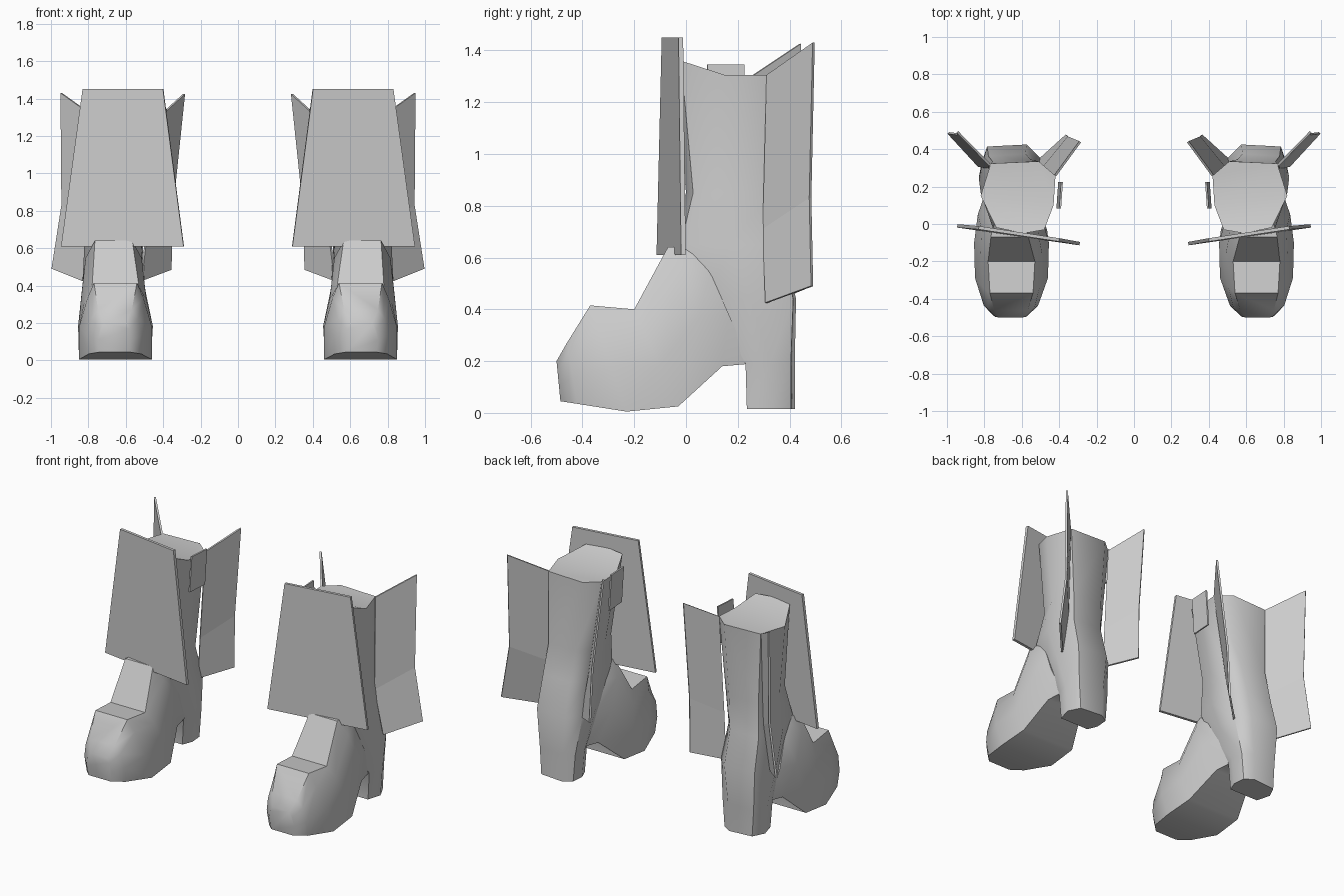
import bpy, bmesh, math
from mathutils import Vector

if "Cube" in bpy.data.objects:
    bpy.data.objects.remove(bpy.data.objects["Cube"], do_unlink=True)

grey = bpy.data.materials.new("plain_grey")
grey.use_nodes = True
grey.diffuse_color = (0.6, 0.6, 0.6, 1)
grey.node_tree.nodes["Principled BSDF"].inputs["Base Color"].default_value = (0.6, 0.6, 0.6, 1)


def make(name, verts, faces, thickness=0, smooth=0):
    """Build one part for the left boot and mirror it to the right boot."""
    mesh = bpy.data.meshes.new(name)
    bm = bmesh.new()
    vs = [bm.verts.new(v) for v in verts]
    for f in faces:
        bm.faces.new([vs[i] for i in f])
    bmesh.ops.recalc_face_normals(bm, faces=bm.faces)
    bm.to_mesh(mesh)
    bm.free()
    mesh.materials.append(grey)
    ob = bpy.data.objects.new(name, mesh)
    bpy.context.collection.objects.link(ob)
    if smooth:
        bpy.ops.object.select_all(action='DESELECT')
        ob.select_set(True)
        bpy.context.view_layer.objects.active = ob
        bpy.ops.object.shade_smooth_by_angle(angle=math.radians(smooth))
    if thickness:
        sol = ob.modifiers.new("thickness", 'SOLIDIFY')
        sol.thickness = thickness
        sol.offset = 0
    ob.modifiers.new("other_boot", 'MIRROR').use_mirror_merge = False
    return ob


def loft(rings, caps):
    """Join closed rings of 8 points; caps lists index groups for the last ring."""
    n = 8
    verts = [p for r in rings for p in r]
    faces = [(k * n + i, k * n + (i + 1) % n, (k + 1) * n + (i + 1) % n, (k + 1) * n + i)
             for k in range(len(rings) - 1) for i in range(n)]
    faces.append(tuple(range(n)))
    last = (len(rings) - 1) * n
    faces += [tuple(last + i for i in c) for c in caps]
    return verts, faces


# Shaft running down into the heel: z, centre x, half width, front y, back y
outline = [(1, .52), (.73, .97), (-.55, 1), (-1, .8), (-.95, .39), (-.7, .05), (-.15, 0), (.58, .08)]
heel_outline = [(1, .5), (.7, .92), (-.5, 1), (-.95, .8), (-1, .35), (-.8, 0), (0, 0), (.8, 0)]
levels = [(.015, .67, .13, .235, .42), (.19, .67, .145, .23, .42), (.44, .665, .165, .06, .425),
          (.65, .665, .155, -.055, .375), (.85, .64, .16, .0, .345), (1.305, .62, .2, -.05, .335)]
rings = []
for k, (z, cx, hw, yf, yb) in enumerate(levels):
    shape = heel_outline if k < 2 else outline
    rings.append([(cx + hw * u, yf + (yb - yf) * v, z + (.055 if k == 5 and i > 4 else 0))
                  for i, (u, v) in enumerate(shape)])
make("shaft_and_heel", *loft(rings, [(0, 1, 2, 3, 4), (4, 5, 6, 7, 0)]), smooth=50)

# Foot: sole (y, z), upper (y, z), half widths at sole, middle, shoulder, top
stations = [((-.485, .045), (-.50, .20), (.08, .09, .08, .06), .66),
            ((-.42, .035), (-.46, .27), (.14, .145, .125, .09), .658),
            ((-.23, .005), (-.37, .415), (.195, .195, .15, .115), .655),
            ((-.03, .025), (-.20, .40), (.19, .20, .165, .125), .655),
            ((.14, .18), (-.07, .64), (.13, .17, .15, .10), .665),
            ((.25, .19), (.05, .64), (.11, .13, .11, .08), .665)]
rings = []
for (y0, z0), (y1, z1), (a, b, c, d), cx in stations:
    ring = []
    for side, t in ((a, 0), (b, .42), (c, .8), (d, 1), (-d, 1), (-c, .8), (-b, .42), (-a, 0)):
        ring.append((cx + side, y0 + (y1 - y0) * t, z0 + (z1 - z0) * t))
    rings.append(ring)
make("foot", *loft(rings, [tuple(range(8))]), smooth=50)

# Front shin panel, a leaning trapezoid plate
make("shin_panel",
     [(.29, -.105, .61), (.945, -.01, .61), (.83, -.02, 1.45), (.40, -.085, 1.45)],
     [(0, 1, 2, 3)], thickness=.018)

# Rear fins, each a folded strip: inner and outer edge from top to bottom
fold = [(0, 1, 3, 2), (2, 3, 5, 4)]
make("outer_fin", [(.77, .315, 1.305), (.945, .493, 1.43), (.775, .30, .71),
                   (.94, .48, .83), (.83, .31, .425), (.993, .487, .49)], fold, thickness=.012)
make("inner_fin", [(.42, .26, 1.305), (.288, .44, 1.425), (.485, .30, .71),
                   (.35, .465, .83), (.52, .33, .425), (.36, .475, .485)], fold, thickness=.012)

# Small pull tab on the inner side of the shaft
make("pull_tab", [(.395, .082, 1.345), (.385, .225, 1.345), (.40, .225, 1.11), (.41, .082, 1.11)],
     [(0, 1, 2, 3)], thickness=.01)
